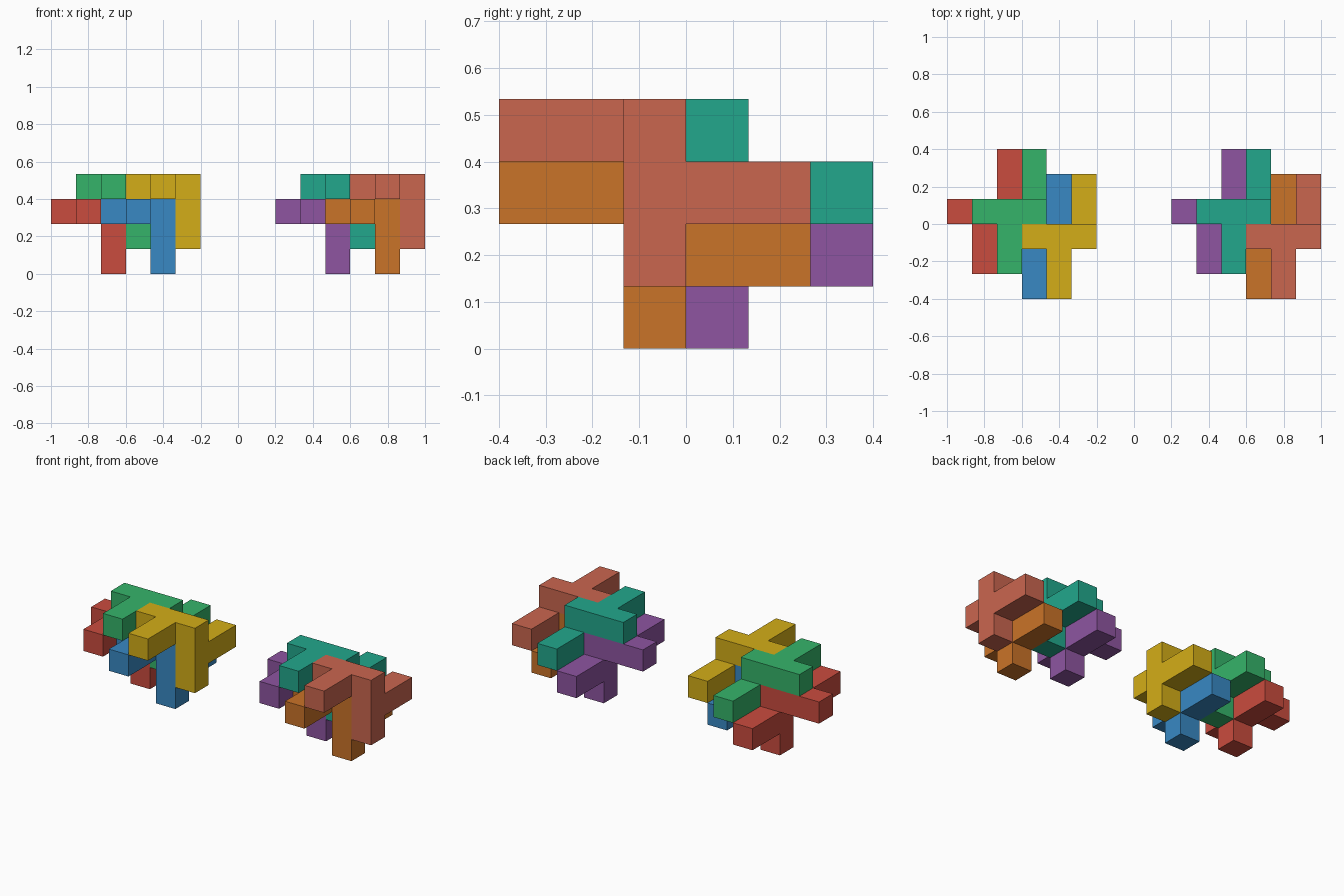
import bpy, bmesh
from mathutils import Vector

if "Cube" in bpy.data.objects:
    bpy.data.objects.remove(bpy.data.objects["Cube"])

U = 2 / 15  # edge of one unit cube

# Burr piece: two three-cube bars, each with a two-cube arm from its middle
PIECE = {(3, 2, 3), (4, 2, 3), (5, 2, 3), (4, 1, 3), (4, 0, 3),
         (5, 2, 2), (5, 2, 1), (5, 3, 2), (5, 4, 2)}
AXES = [Vector((1, 0, 0)), Vector((0, 1, 0)), Vector((0, 0, 1))]


def linear(c):
    return c / 12.92 if c <= 0.04045 else ((c + 0.055) / 1.055) ** 2.4


def burr_piece(name, shift, rgb):
    bm = bmesh.new()
    # Outer skin of the cubes, without the faces shared inside the piece
    for cell in PIECE:
        centre = Vector(cell) + Vector((0.5, 0.5, 0.5))
        for a in range(3):
            for s in (-1, 1):
                n = AXES[a] * s
                if tuple(int(v) for v in Vector(cell) + n) in PIECE:
                    continue
                p, q = AXES[(a + 1) % 3] / 2, AXES[(a + 2) % 3] / 2 * s
                mid = centre + n / 2
                bm.faces.new([bm.verts.new(mid + o)
                              for o in (-p - q, p - q, p + q, q - p)])
    bmesh.ops.remove_doubles(bm, verts=bm.verts, dist=0.01)
    # Join flat neighbouring faces
    bmesh.ops.dissolve_limit(bm, angle_limit=0.02, verts=bm.verts, edges=bm.edges)
    for v in bm.verts:
        v.co *= U
    mesh = bpy.data.meshes.new(name)
    bm.to_mesh(mesh)
    bm.free()
    mat = bpy.data.materials.new(name + "_colour")
    mat.diffuse_color = (*[linear(c / 255) for c in rgb], 1)
    mat.use_nodes = True
    mat.node_tree.nodes["Principled BSDF"].inputs["Base Color"].default_value = mat.diffuse_color
    mesh.materials.append(mat)
    obj = bpy.data.objects.new(name, mesh)
    obj.location = Vector(shift) * U + Vector((-1, -0.4, 0))
    bpy.context.collection.objects.link(obj)


# Four interlocking copies per cluster, two clusters side by side
SHIFTS = [(0, 0, 0), (-2, 1, 0), (-1, 0, -1), (-3, 1, -1)]
CLUSTERS = [
    (0, [("yellow", (212, 174, 24)), ("green", (53, 180, 106)),
         ("blue", (56, 137, 196)), ("red", (202, 76, 62))]),
    (9, [("salmon", (202, 102, 79)), ("teal", (34, 167, 140)),
         ("orange", (202, 115, 40)), ("purple", (142, 85, 161))]),
]
for dx, pieces in CLUSTERS:
    for (x, y, z), (colour, rgb) in zip(SHIFTS, pieces):
        burr_piece(colour + "_piece", (x + dx, y, z), rgb)
